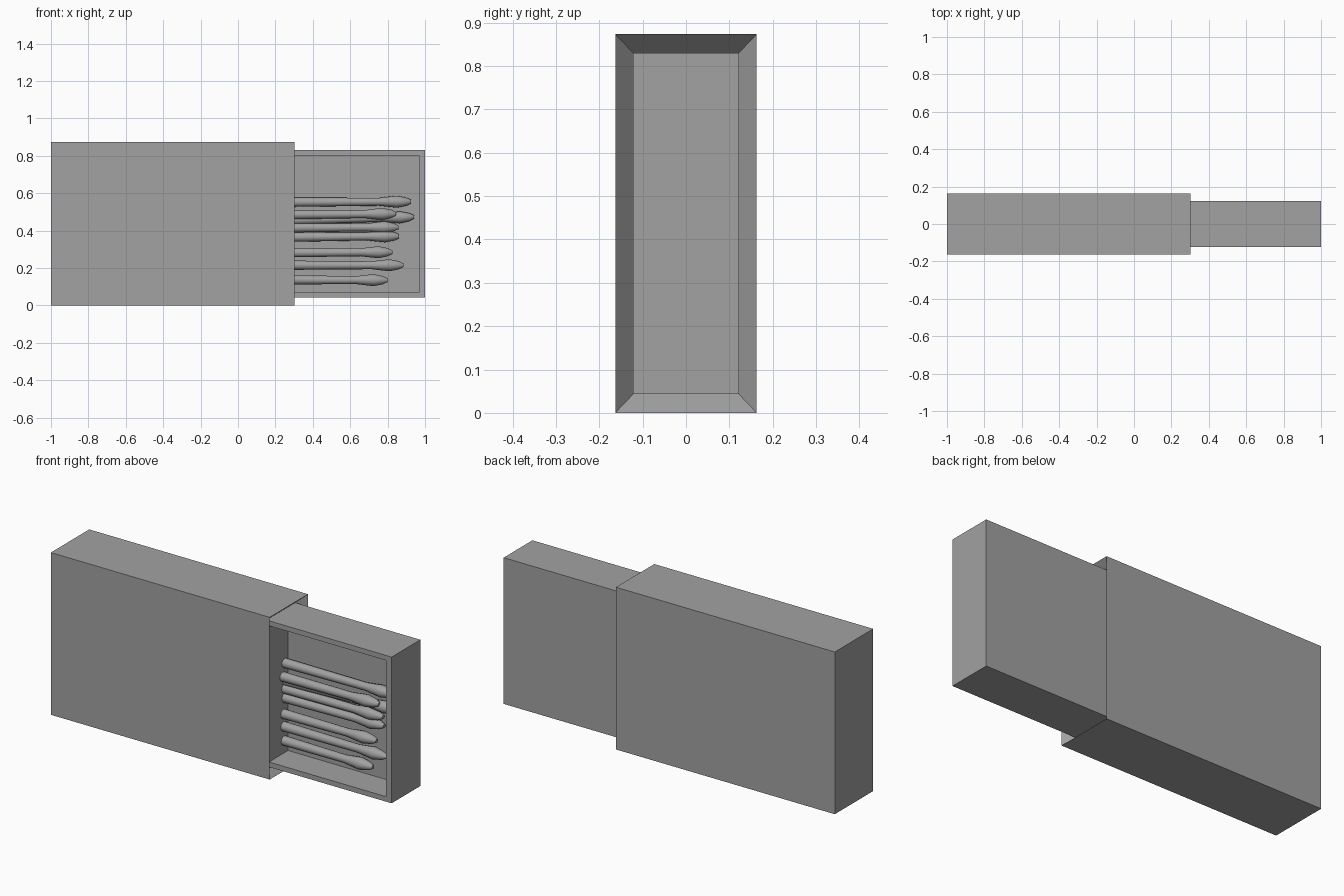
import bpy, bmesh, math
from mathutils import Vector, Matrix

cube = bpy.data.objects.get("Cube")
if cube:
    bpy.data.objects.remove(cube)

grey = bpy.data.materials.new("plain_grey")
grey.use_nodes = True
grey.diffuse_color = (0.36, 0.36, 0.36, 1)
grey.node_tree.nodes["Principled BSDF"].inputs["Base Color"].default_value = (0.36, 0.36, 0.36, 1)


def add_object(name, bm):
    bmesh.ops.recalc_face_normals(bm, faces=bm.faces)
    mesh = bpy.data.meshes.new(name)
    bm.to_mesh(mesh)
    bm.free()
    mesh.materials.append(grey)
    obj = bpy.data.objects.new(name, mesh)
    bpy.context.collection.objects.link(obj)
    return obj


def box(low, high):
    bm = bmesh.new()
    low, high = Vector(low), Vector(high)
    size = Matrix.Diagonal((high - low).to_4d())
    bmesh.ops.create_cube(bm, size=1, matrix=Matrix.Translation((low + high) / 2) @ size)
    return bm


def face_towards(bm, direction):
    bm.normal_update()
    return max(bm.faces, key=lambda f: f.normal.dot(Vector(direction)))


def inset(bm, face):
    """Splits a face with an inner copy joined to its rim."""
    bmesh.ops.inset_region(bm, faces=[face], thickness=0.001)
    return face


def place(face, low, high, axis, level):
    """Fits a rectangular face to the given bounds and depth."""
    centre = face.calc_center_median()
    for v in face.verts:
        for i in range(3):
            v.co[i] = level if i == axis else (low[i] if v.co[i] < centre[i] else high[i])


TRAY_LOW, TRAY_HIGH = (0.255, -0.122, 0.043), (1.0, 0.122, 0.83)

# Sleeve: closed block whose open end slopes inward to the tray
bm = box((-1, -0.163, 0), (0.303, 0.163, 0.873))
mouth = inset(bm, face_towards(bm, (1, 0, 0)))
place(mouth, TRAY_LOW, TRAY_HIGH, 0, TRAY_LOW[0])
add_object("sleeve", bm)

# Tray: block with a rimmed hollow facing the front
bm = box(TRAY_LOW, TRAY_HIGH)
hollow_low, hollow_high = (0.27, 0, 0.07), (0.967, 0, 0.803)
hollow = inset(bm, face_towards(bm, (0, -1, 0)))
place(hollow, hollow_low, hollow_high, 1, TRAY_LOW[1])
floor = bmesh.ops.extrude_discrete_faces(bm, faces=[hollow])["faces"][0]
for v in floor.verts:
    v.co.y = 0.04
add_object("tray", bm)

# Match outline: distance back from the tip, radius
HEAD = [(0.0, 0.010), (0.025, 0.022), (0.075, 0.032), (0.12, 0.027), (0.17, 0.021)]


def match(name, z_start, z_end, tip, y, sides=12):
    bm = bmesh.new()
    start = 0.25
    rings = []
    for back, radius in HEAD + [(tip - start, 0.025)]:
        x = tip - back
        z = z_start + (z_end - z_start) * (x - start) / (tip - start)
        rings.append([bm.verts.new((x, y + radius * math.cos(a), z + radius * math.sin(a)))
                      for a in (math.tau * i / sides for i in range(sides))])
    for a, b in zip(rings, rings[1:]):
        for i in range(sides):
            j = (i + 1) % sides
            bm.faces.new((a[i], a[j], b[j], b[i]))
    bm.faces.new(rings[0])
    bm.faces.new(rings[-1])
    obj = add_object(name, bm)
    bpy.ops.object.select_all(action="DESELECT")
    obj.select_set(True)
    bpy.context.view_layer.objects.active = obj
    bpy.ops.object.shade_smooth_by_angle(angle=math.radians(40))


# Matches: start height, tip height, tip x, depth
MATCHES = [
    (0.552, 0.555, 0.925, 0.012), (0.485, 0.49, 0.845, -0.005),
    (0.455, 0.473, 0.94, 0.018), (0.415, 0.418, 0.858, 0.010),
    (0.365, 0.37, 0.862, 0.012), (0.282, 0.285, 0.825, 0.002),
    (0.215, 0.215, 0.885, 0.002), (0.137, 0.135, 0.80, 0.006),
]
for number, values in enumerate(MATCHES, 1):
    match(f"match_{number}", *values)
